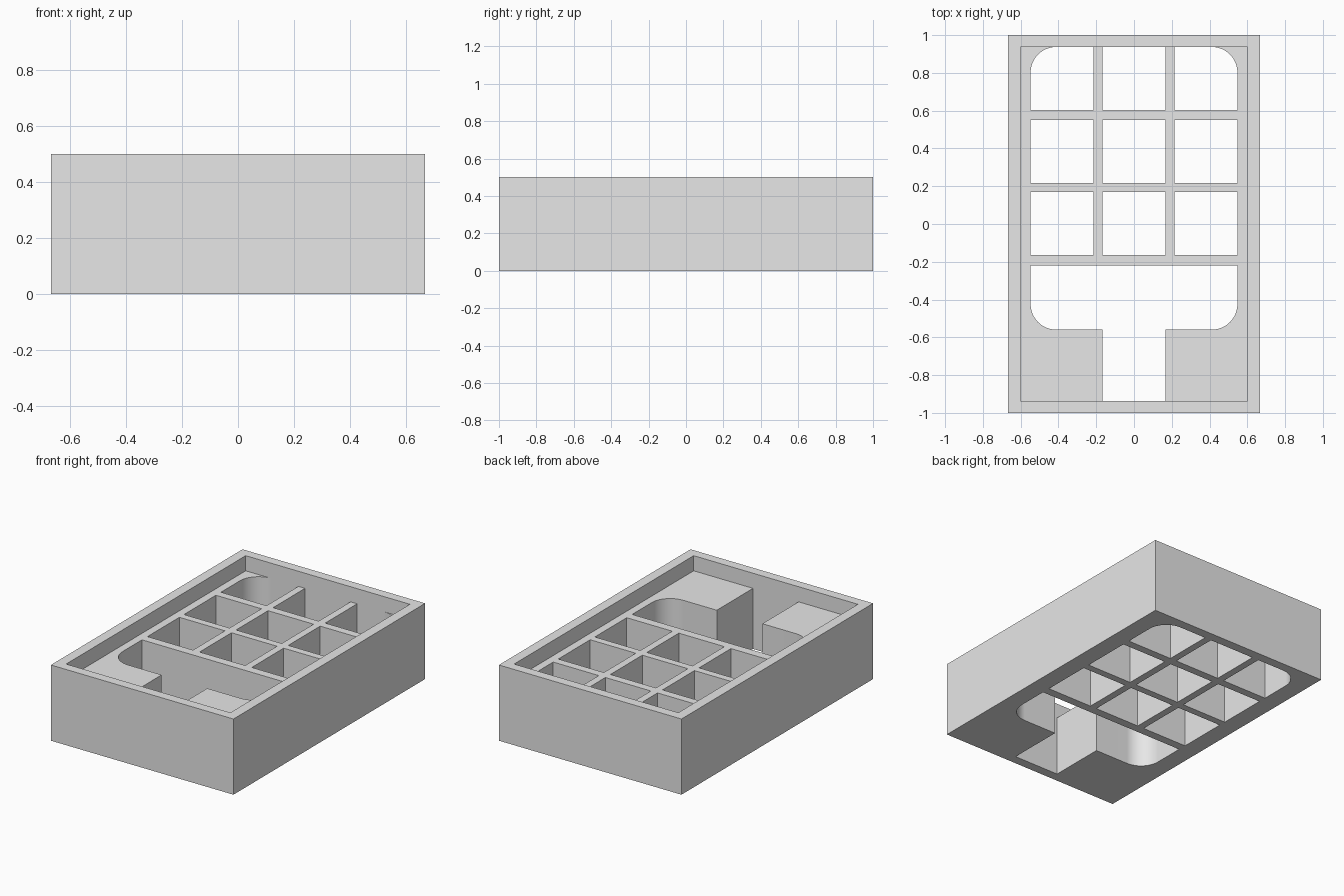
import bpy, bmesh, math

if "Cube" in bpy.data.objects:
    bpy.data.objects.remove(bpy.data.objects["Cube"], do_unlink=True)

HALF_W, HALF_L, HEIGHT = 0.667, 1.0, 0.5
IN_W, IN_L, FLOOR = 0.6, 0.937, 0.4
CELL, PITCH, R = 0.333, 0.381, 0.135

grey = bpy.data.materials.new("plain grey")
grey.use_nodes = True
colour = (0.8, 0.8, 0.8, 1)
grey.diffuse_color = colour
grey.node_tree.nodes["Principled BSDF"].inputs["Base Color"].default_value = colour


def fillet(cx, cy, start):
    """Quarter circle of points, counter-clockwise from the start angle."""
    n = 12
    return [(cx + R * math.cos(math.radians(start + 90 * i / n)),
             cy + R * math.sin(math.radians(start + 90 * i / n))) for i in range(n + 1)]


def rect(x0, x1, y0, y1):
    return [(x0, y0), (x1, y0), (x1, y1), (x0, y1)]


def prisms(name, outlines, z0, z1):
    """Object made of upright prisms, one per counter-clockwise outline."""
    bm = bmesh.new()
    for pts in outlines:
        low = [bm.verts.new((x, y, z0)) for x, y in pts]
        top = [bm.verts.new((x, y, z1)) for x, y in pts]
        bm.faces.new(low[::-1])
        bm.faces.new(top)
        for i in range(len(pts)):
            j = (i + 1) % len(pts)
            bm.faces.new((low[i], low[j], top[j], top[i]))
    mesh = bpy.data.meshes.new(name)
    bm.to_mesh(mesh)
    bm.free()
    mesh.materials.append(grey)
    obj = bpy.data.objects.new(name, mesh)
    bpy.context.collection.objects.link(obj)
    return obj


# Grid of through cells, the outer back corners rounded
openings = []
edge = PITCH + CELL / 2
for row_y0, row_y1 in ((0.604, IN_L), (0.218, 0.551), (-0.163, 0.17)):
    for col in (-1, 0, 1):
        x0, x1 = col * PITCH - CELL / 2, col * PITCH + CELL / 2
        pts = rect(x0, x1, row_y0, row_y1)
        if row_y1 == IN_L and col == 1:
            pts[2:3] = fillet(x1 - R, row_y1 - R, 0)
        elif row_y1 == IN_L and col == -1:
            pts[3:4] = fillet(x0 + R, row_y1 - R, 90)
        openings.append(pts)

# Wide front opening joined to the central slot
front_y, back_y, slot = -0.559, -0.22, CELL / 2
openings.append([(-slot, -IN_L), (slot, -IN_L), (slot, front_y)]
                + fillet(edge - R, front_y + R, 270)
                + [(edge, back_y), (-edge, back_y)]
                + fillet(-edge + R, front_y + R, 180)
                + [(-slot, front_y)])

# Tray body, recessed from the top and pierced by the openings
tray = prisms("divided_tray", [rect(-HALF_W, HALF_W, -HALF_L, HALF_L)], 0, HEIGHT)
cutters = [prisms("recess_cutter", [rect(-IN_W, IN_W, -IN_L, IN_L)], FLOOR, HEIGHT + 0.1),
           prisms("opening_cutter", openings, -0.1, FLOOR + 0.05)]
bpy.ops.object.select_all(action='DESELECT')
tray.select_set(True)
bpy.context.view_layer.objects.active = tray
for cutter in cutters:
    cutter.hide_render = True
    mod = tray.modifiers.new("cut", 'BOOLEAN')
    mod.operation, mod.solver, mod.object = 'DIFFERENCE', 'EXACT', cutter
    bpy.ops.object.modifier_apply(modifier=mod.name)
    bpy.data.objects.remove(cutter, do_unlink=True)

# Smooth fillets, flat walls
bpy.ops.object.shade_smooth_by_angle(angle=math.radians(30))
weighted = tray.modifiers.new("flat walls", 'WEIGHTED_NORMAL')
weighted.keep_sharp = True
